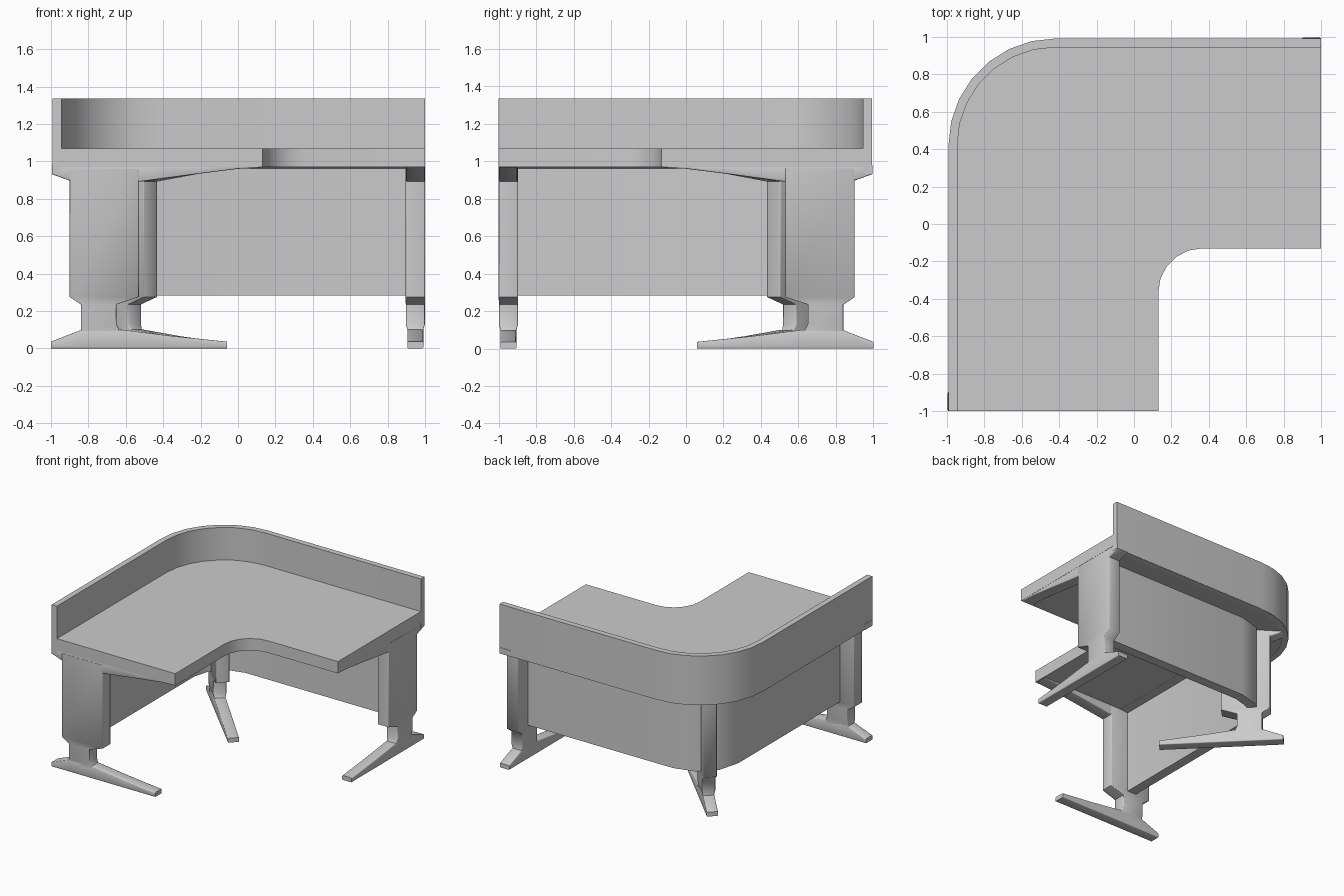
import bpy, bmesh
from math import sin, cos, radians
from mathutils import Vector

if "Cube" in bpy.data.objects:
    bpy.data.objects.remove(bpy.data.objects["Cube"], do_unlink=True)

grey = bpy.data.materials.new("plain grey")
grey.use_nodes = True
grey.diffuse_color = (0.6, 0.6, 0.6, 1)
grey.node_tree.nodes["Principled BSDF"].inputs["Base Color"].default_value = (0.6, 0.6, 0.6, 1)


def loft(name, rings, angle=35):
    """Skin equal closed rings of points and cap both ends."""
    bm = bmesh.new()
    rows = [[bm.verts.new(p) for p in ring] for ring in rings]
    n = len(rows[0])
    for a, b in zip(rows, rows[1:]):
        for i in range(n):
            j = (i + 1) % n
            bm.faces.new((a[i], a[j], b[j], b[i]))
    bm.faces.new(rows[0])
    bm.faces.new(rows[-1])
    bmesh.ops.recalc_face_normals(bm, faces=bm.faces)
    mesh = bpy.data.meshes.new(name)
    bm.to_mesh(mesh)
    bm.free()
    mesh.materials.append(grey)
    obj = bpy.data.objects.new(name, mesh)
    bpy.context.collection.objects.link(obj)
    bpy.ops.object.select_all(action='DESELECT')
    obj.select_set(True)
    bpy.context.view_layer.objects.active = obj
    bpy.ops.object.shade_smooth_by_angle(angle=radians(angle))


def arc(cx, cy, r, a0, a1, steps):
    angles = [radians(a0 + (a1 - a0) * i / steps) for i in range(steps + 1)]
    return [(cx + r * cos(a), cy + r * sin(a)) for a in angles]


def corner_path(r, end, steps=7):
    """Path along the back, round the corner and along the side."""
    c = 0.42
    return [(end, c + r)] + arc(-c, c, r, 90, 180, steps) + [(-c - r, -end)]


def sweep(name, section, end, steps=7):
    """Carry a section of (radius, height) points along the corner path."""
    paths = [[(x, y, z) for x, y in corner_path(r, end, steps)] for r, z in section]
    loft(name, list(zip(*paths)))


def box(r0, r1, z0, z1):
    return [(r0, z0), (r1, z0), (r1, z1), (r0, z1)]


# Worktop with its concave inner corner
inner = arc(0.365, -0.365, 0.235, 180, 90, 5)
outline = corner_path(0.525, 1) + [(0.13, -1)] + inner + [(1, -0.13)]
loft("worktop", [[(x, y, z) for x, y in outline] for z in (0.97, 1.068)])

# Raised rim, sloping underside behind the panel, and the modesty panel
sweep("rim", box(0.525, 0.572, 0.931, 1.335), 1)
sweep("underside", [(0.57, 0.93), (0.2, 0.969), (0.2, 0.975), (0.57, 0.975)], 0.998)
sweep("modesty_panel", box(0.27, 0.35, 0.283, 0.972), 0.95, 3)


def soft_rect(u0, u1, v0, v1, r=0.006):
    """Rectangle with slightly softened corners."""
    corners = [(u1 - r, v1 - r), (u0 + r, v1 - r), (u0 + r, v0 + r), (u1 - r, v0 + r)]
    return [p for i, (u, v) in enumerate(corners) for p in arc(u, v, r, 90 * i, 90 * i + 90, 2)]


# Leg profiles: (distance, height) for beams, (height, start, end, half width) for the column
FOOT = [(0, 0.036), (0.165, 0.1), (0.38, 0.1), (0.65, 0.066), (0.94, 0.036)]
COLUMN = [(0.06, 0.15, 0.39, 0.043), (0.1, 0.16, 0.365, 0.043), (0.13, 0.16, 0.35, 0.051),
          (0.235, 0.16, 0.35, 0.051), (0.275, 0.1, 0.47, 0.052), (0.96, 0.1, 0.47, 0.052)]
BRACKET = [(0.005, 0.931), (0.1, 0.897), (0.48, 0.892), (0.8, 0.935), (1.0, 0.96), (1.12, 0.966)]


def leg(prefix, origin, direction):
    o, d = Vector((*origin, 0)), Vector((*direction, 0)).normalized()
    side = Vector((-d.y, d.x, 0))

    def place(s, w, z):
        return o + d * s + side * w + Vector((0, 0, z))

    def beam(name, profile, base, half):
        loft(prefix + name, [[place(s, w, h) for w, h in
                              soft_rect(-half, half, min(base, z), max(base, z))]
                             for s, z in profile], 60)

    beam("_foot", FOOT, 0, 0.043)
    beam("_bracket", BRACKET, 0.98, 0.0505)
    loft(prefix + "_column", [[place(s, w, z) for s, w in soft_rect(s0, s1, -half, half)]
                              for z, s0, s1, half in COLUMN], 60)


# Legs at both ends and a diagonal one in the corner
leg("front_leg", (-1, -0.948), (1, 0))
leg("side_leg", (0.948, 1), (0, -1))
leg("corner_leg", (-0.8, 0.8), (1, -1))
